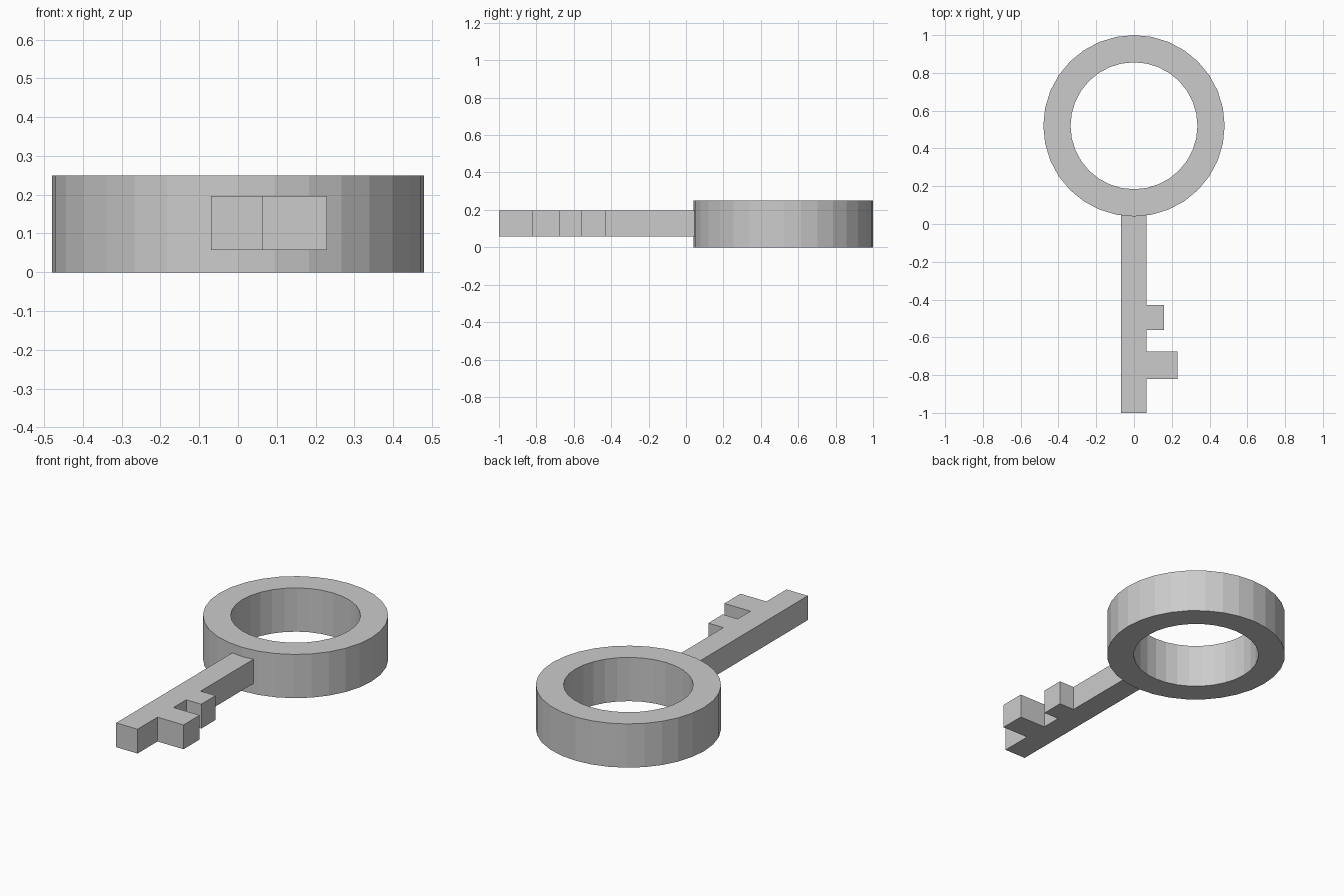
import bpy, bmesh
from math import cos, sin, tau

if "Cube" in bpy.data.objects:
    bpy.data.objects.remove(bpy.data.objects["Cube"])


def finish(name, bm):
    bmesh.ops.recalc_face_normals(bm, faces=bm.faces)
    mesh = bpy.data.meshes.new(name)
    bm.to_mesh(mesh)
    bm.free()
    obj = bpy.data.objects.new(name, mesh)
    bpy.context.collection.objects.link(obj)
    return obj


def ring(name, cy, outer, inner, z0, z1, sides):
    """Flat-faced band with a rectangular cross-section."""
    bm = bmesh.new()
    section = [(outer, z0), (outer, z1), (inner, z1), (inner, z0)]
    loops = [[bm.verts.new((r * cos(tau * i / sides), cy + r * sin(tau * i / sides), z))
              for r, z in section] for i in range(sides)]
    for i in range(sides):
        a, b = loops[i], loops[(i + 1) % sides]
        for j in range(4):
            k = (j + 1) % 4
            bm.faces.new((a[j], b[j], b[k], a[k]))
    return finish(name, bm)


def plate(name, outline, z0, z1):
    """Outline in x, y extruded upward."""
    bm = bmesh.new()
    face = bm.faces.new([bm.verts.new((x, y, z0)) for x, y in outline])
    geom = bmesh.ops.extrude_face_region(bm, geom=[face])["geom"]
    verts = [v for v in geom if isinstance(v, bmesh.types.BMVert)]
    bmesh.ops.translate(bm, verts=verts, vec=(0, 0, z1 - z0))
    return finish(name, bm)


# Round handle
ring("handle_ring", 0.52, 0.48, 0.336, 0.0, 0.25, 32)

# Shaft with its two teeth, end buried in the ring
left, right, tip = -0.07, 0.065, -1.0
outline = [(left, tip), (right, tip)]
for y0, y1, reach in [(-0.82, -0.675, 0.23), (-0.56, -0.43, 0.16)]:
    outline += [(right, y0), (reach, y0), (reach, y1), (right, y1)]
outline += [(right, 0.09), (left, 0.09)]
plate("toothed_shaft", outline, 0.058, 0.197)
